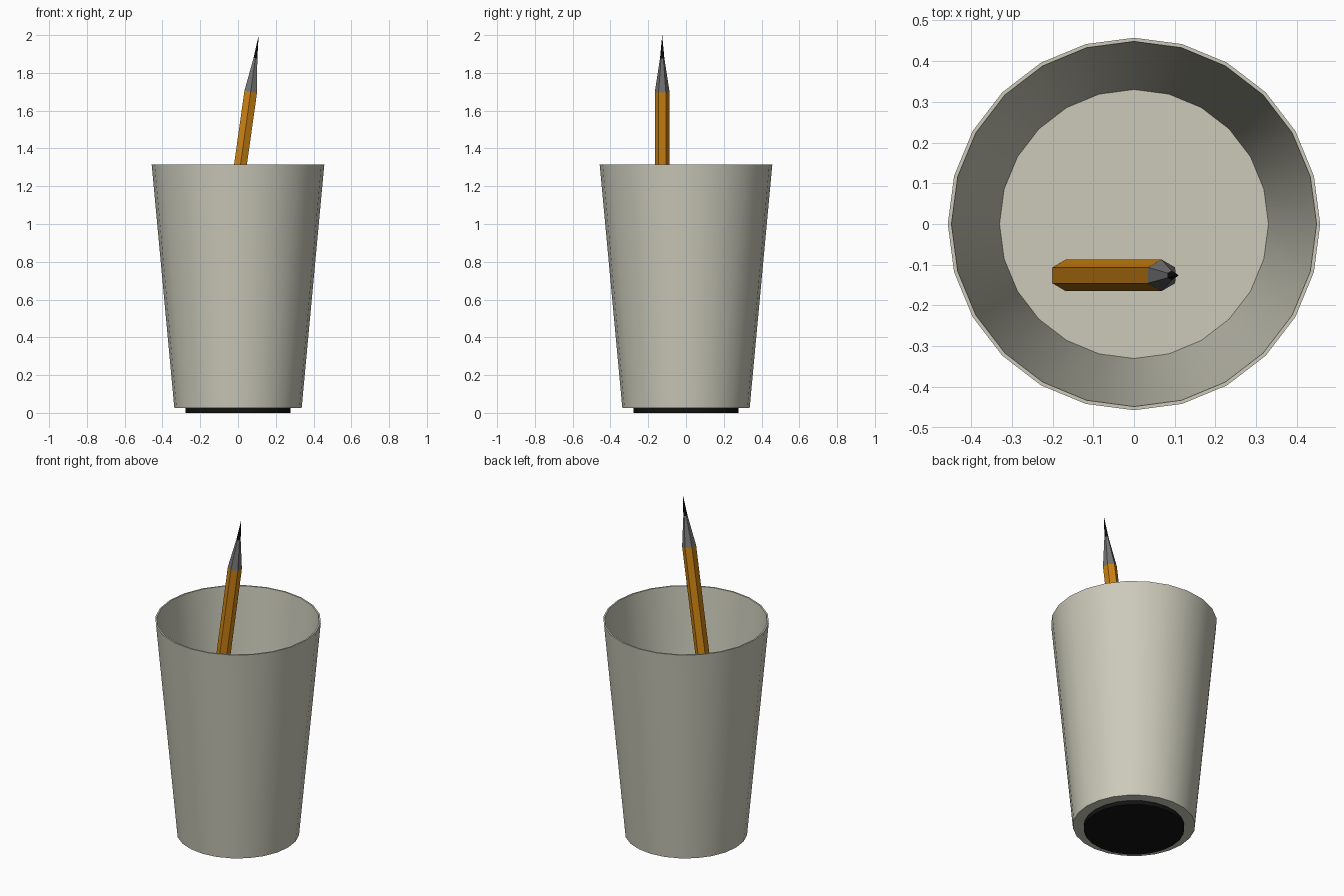
import bpy, bmesh, math
from mathutils import Matrix

if "Cube" in bpy.data.objects:
    bpy.data.objects.remove(bpy.data.objects["Cube"])


def material(name, rgb):
    m = bpy.data.materials.new(name)
    m.diffuse_color = (*rgb, 1)
    m.use_nodes = True
    m.node_tree.nodes["Principled BSDF"].inputs["Base Color"].default_value = m.diffuse_color
    return m


STONE = material("warm grey", (0.60, 0.59, 0.49))
ORANGE = material("orange", (0.62, 0.23, 0.006))
GREY = material("mid grey", (0.18, 0.18, 0.18))
BLACK = material("black", (0.006, 0.006, 0.006))


def lathe(name, profile, sides, mat, start=0.0, matrix=Matrix()):
    """Revolve (radius, z) points; radius 0 closes to a single point."""
    bm = bmesh.new()
    rings = []
    for r, z in profile:
        n = sides if r else 1
        rings.append([bm.verts.new((r * math.cos(start + math.tau * i / sides),
                                    r * math.sin(start + math.tau * i / sides), z))
                      for i in range(n)])
    for a, b in zip(rings, rings[1:]):
        for i in range(sides):
            j = (i + 1) % sides
            if len(a) == 1:
                bm.faces.new((a[0], b[j], b[i]))
            elif len(b) == 1:
                bm.faces.new((a[i], a[j], b[0]))
            else:
                bm.faces.new((a[i], a[j], b[j], b[i]))
    bm.transform(matrix)
    me = bpy.data.meshes.new(name)
    bm.to_mesh(me)
    bm.free()
    me.materials.append(mat)
    ob = bpy.data.objects.new(name, me)
    bpy.context.collection.objects.link(ob)
    return ob


def smooth(ob):
    bpy.ops.object.select_all(action='DESELECT')
    ob.select_set(True)
    bpy.context.view_layer.objects.active = ob
    bpy.ops.object.shade_smooth_by_angle(angle=math.radians(30))


# Thin-walled tapered cup and its base pad
smooth(lathe("cup", [(0, 0.025), (0.337, 0.025), (0.457, 1.315),
                     (0.448, 1.315), (0.33, 0.035), (0, 0.035)], 24, STONE))
smooth(lathe("base_pad", [(0, 0), (0.277, 0), (0.277, 0.026), (0, 0.026)], 24, BLACK))

# Hexagonal pencil leaning eight degrees, standing on the cup floor
lean = Matrix.Translation((-0.166, -0.126, 0.04)) @ Matrix.Rotation(math.radians(8), 4, 'Y')
L = 1.676
hexa = dict(sides=6, start=math.pi / 2, matrix=lean)
lathe("pencil_body", [(0, 0), (0.039, 0), (0.039, L)], mat=ORANGE, **hexa)
lathe("pencil_cone", [(0.039, L), (0.0115, L + 0.18)], mat=GREY, **hexa)
lathe("pencil_lead", [(0.0115, L + 0.18), (0, L + 0.303)], mat=BLACK, **hexa)
